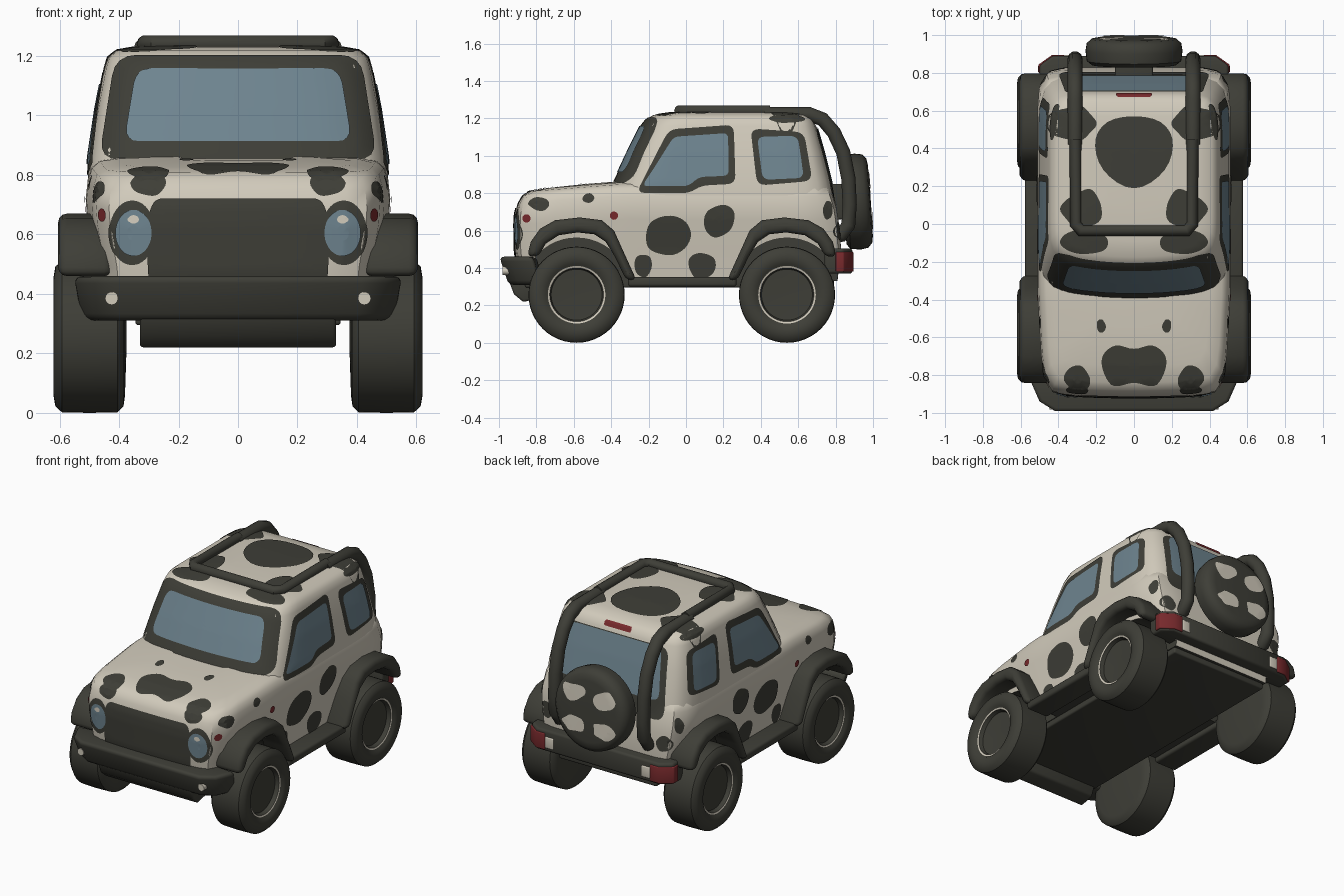
import bpy, bmesh, math, random
from mathutils import Vector, Matrix
from mathutils.bvhtree import BVHTree

if "Cube" in bpy.data.objects:
    bpy.data.objects.remove(bpy.data.objects["Cube"])


def material(name, rgb):
    m = bpy.data.materials.new(name)
    m.diffuse_color = (*rgb, 1)
    m.use_nodes = True
    m.node_tree.nodes["Principled BSDF"].inputs["Base Color"].default_value = m.diffuse_color
    return m


CREAM = material("cream_paint", (0.64, 0.595, 0.5))
DARK = material("dark_trim", (0.048, 0.048, 0.038))
GLASS = material("blue_glass", (0.155, 0.23, 0.275))
RED = material("red_lamp", (0.19, 0.023, 0.026))


def make(name, bm, *mats, fix=True):
    if fix:
        bmesh.ops.recalc_face_normals(bm, faces=bm.faces)
    me = bpy.data.meshes.new(name)
    bm.to_mesh(me)
    bm.free()
    ob = bpy.data.objects.new(name, me)
    for m in mats:
        me.materials.append(m)
    bpy.context.collection.objects.link(ob)
    return ob


def bridge(bm, rings):
    n = len(rings[0])
    for a, b in zip(rings, rings[1:]):
        for i in range(n):
            bm.faces.new((a[i], a[(i + 1) % n], b[(i + 1) % n], b[i]))


def loft(name, layers, n, bow, tilt=0, taper=0, count=72):
    """Stack of rounded rectangles: (z, half width, front y, back y)."""
    bm, rings = bmesh.new(), []
    for z, a, y0, y1 in layers:
        ring = []
        for i in range(count):
            t = math.tau * (i + 0.5) / count
            c, s = math.cos(t), math.sin(t)
            r = (abs(c) ** n + abs(s) ** n) ** (-1 / n)
            x, y = a * c * r, (y0 + y1) / 2 + (y1 - y0) / 2 * s * r
            if s < 0:
                y += bow * (c * r) ** 2 * abs(s * r)
            f = max(0, -0.35 - y)
            ring.append(bm.verts.new((x * (1 - taper * f), y, z - tilt * f * (z - 0.33) / 0.53)))
        rings.append(ring)
    bridge(bm, rings)
    bm.faces.new(rings[0])
    bm.faces.new(rings[-1])
    return make(name, bm, CREAM, DARK)


def prism(name, pts, lo, hi, axis, mat, bevel=0.02, s=1, shrink=1):
    """Extruded outline, along z (u=x, v=y) or x (u=y, v=z)."""
    bm, rings = bmesh.new(), []
    for w, k in ((lo, shrink), (hi, 1)):
        rings.append([bm.verts.new((u * k, v * k, w) if axis == "z" else (w * s, u, v)) for u, v in pts])
    bridge(bm, rings)
    bm.faces.new(rings[0])
    bm.faces.new(rings[1])
    bmesh.ops.recalc_face_normals(bm, faces=bm.faces)
    edges = [e for e in bm.edges if e.calc_face_angle(0) > 0.8]
    bmesh.ops.bevel(bm, geom=edges, offset=bevel, segments=3, profile=0.5, affect="EDGES")
    return make(name, bm, mat)


def box(name, x0, x1, y0, y1, z0, z1, mat, bevel=0.01):
    return prism(name, [(x0, y0), (x1, y0), (x1, y1), (x0, y1)], z0, z1, "z", mat, bevel)


def lathe(name, prof, mat, matrix=None, ring=None, count=48):
    """Turn (radius, x) profile around the x axis; faces within ring radii are cream."""
    bm = bmesh.new()
    rings = [[bm.verts.new((x, r * math.cos(math.tau * i / count), r * math.sin(math.tau * i / count)))
              for i in range(count)] for r, x in prof]
    bridge(bm, rings)
    bm.faces.new(rings[0])
    bm.faces.new(rings[-1])
    for f in bm.faces:
        c = f.calc_center_median()
        f.material_index = int(bool(ring) and ring[0] < math.hypot(c.y, c.z) < ring[1] and c.x > 0.45)
    if matrix:
        bm.transform(matrix)
    return make(name, bm, mat, CREAM)


def tube(name, pts, r):
    cu = bpy.data.curves.new(name, "CURVE")
    cu.dimensions, cu.bevel_depth, cu.bevel_resolution, cu.use_fill_caps = "3D", r, 3, True
    sp = cu.splines.new("POLY")
    sp.points.add(len(pts) - 1)
    for p, c in zip(sp.points, pts):
        p.co = (*c, 1)
    cu.materials.append(DARK)
    ob = bpy.data.objects.new(name, cu)
    bpy.context.collection.objects.link(ob)
    bpy.ops.object.select_all(action="DESELECT")
    ob.select_set(True)
    bpy.context.view_layer.objects.active = ob
    bpy.ops.object.convert(target="MESH")


def rounded(pts, r):
    out, P = [], [Vector(p) for p in pts]
    for i, p in enumerate(P):
        a, b = P[i - 1] - p, P[(i + 1) % len(P)] - p
        a, b = p + a * min(r / a.length, 0.49), p + b * min(r / b.length, 0.49)
        out += [a.lerp(p, t).lerp(p.lerp(b, t), t) for t in (0, 0.25, 0.5, 0.75, 1)]
    return out


def blob(cx, cy, rx, ry, seed=0, wob=0.17):
    rnd = random.Random(seed)
    return rounded([(cx + rx * k * math.cos(t), cy + ry * k * math.sin(t)) for t, k in
                    ((math.tau * i / 10, 1.05 + rnd.uniform(-wob, wob)) for i in range(10))], 1)


VIEWS = {"front": lambda u, v, s: ((u * s, -3, v), (0, 1, 0)), "back": lambda u, v, s: ((u * s, 3, v), (0, -1, 0)),
         "side": lambda u, v, s: ((3 * s, u, v), (-s, 0, 0)), "top": lambda u, v, s: ((u * s, v, 3), (0, 0, -1))}


def decal(name, pts, view, mat, off=0.004, s=1, tree=None):
    """Thin painted patch: an outline filled with rings and projected on the body."""
    tree, P = tree or BODY, []
    pts = [Vector(p) for p in pts]
    for a, b in zip(pts, pts[1:] + pts[:1]):
        k = max(1, math.ceil((b - a).length / 0.035))
        P += [a.lerp(b, i / k) for i in range(k)]
    c = sum(P, Vector((0, 0))) / len(P)
    m = max(2, math.ceil(max((p - c).length for p in P) / 0.035))
    bm, rings = bmesh.new(), []

    def put(p):
        o, d = VIEWS[view](p.x, p.y, s)
        hit, nor, *_ = tree.ray_cast(Vector(o), Vector(d))
        if hit is None:
            hit, nor, *_ = tree.find_nearest(Vector(o))
        return bm.verts.new(hit + nor * off)
    mid = put(c)
    rings = [[put(c.lerp(p, j / m)) for p in P] for j in range(1, m + 1)]
    bridge(bm, rings)
    for i in range(len(P)):
        bm.faces.new((mid, rings[0][i], rings[0][(i + 1) % len(P)]))
    bm.normal_update()
    d = Vector(VIEWS[view](0, 0, s)[1])
    if sum(f.normal.dot(d) * f.calc_area() for f in bm.faces) > 0:
        bmesh.ops.reverse_faces(bm, faces=bm.faces)
    make(name, bm, mat, fix=False)


# Body shell: lower body with hood, and cabin
lower = loft("lower_body", [(0.33, 0.465, -0.89, 0.81), (0.5, 0.48, -0.915, 0.83), (0.66, 0.508, -0.918, 0.815),
                            (0.72, 0.512, -0.915, 0.805), (0.785, 0.505, -0.9, 0.785), (0.825, 0.492, -0.878, 0.77),
                            (0.847, 0.465, -0.84, 0.75), (0.858, 0.4, -0.75, 0.7), (0.864, 0.2, -0.55, 0.5)],
             14, 0.02, 0.08, 0.11)
cabin = loft("cabin", [(0.78, 0.505, -0.415, 0.79), (0.86, 0.5, -0.385, 0.775), (1.02, 0.476, -0.31, 0.735),
                       (1.16, 0.449, -0.24, 0.695), (1.195, 0.437, -0.212, 0.677), (1.218, 0.41, -0.175, 0.645),
                       (1.23, 0.34, -0.09, 0.57), (1.238, 0.15, 0.08, 0.4)], 8, 0.05)


def tree_of(*obs):
    V, F = [], []
    for ob in obs:
        F += [[i + len(V) for i in p.vertices] for p in ob.data.polygons]
        V += [v.co.copy() for v in ob.data.vertices]
    return BVHTree.FromPolygons(V, F)


BODY, CABIN = tree_of(lower, cabin), tree_of(cabin)

# Wheel wells cut from the lower body, dark inside and underneath
WHEELS = (-0.585, 0.54)
for y in WHEELS:
    for s in (1, -1):
        cut = lathe("well_cutter", [(0.29, 0.35), (0.29, 0.75)], DARK,
                    Matrix.Translation((0, y, 0.27)) @ Matrix.Scale(s, 4, (1, 0, 0)))
        cut.hide_render = True
        mod = lower.modifiers.new("well", "BOOLEAN")
        mod.operation, mod.object, mod.solver = "DIFFERENCE", cut, "EXACT"
        bpy.context.view_layer.objects.active = lower
        bpy.ops.object.modifier_apply(modifier="well")
        bpy.data.objects.remove(cut)
for p in lower.data.polygons:
    c = p.center
    well = any(math.hypot(c.y - y, c.z - 0.27) < 0.3 for y in WHEELS)
    p.material_index = int(p.normal.z < -0.9 or (well and (abs(p.normal.x) < 0.7 or abs(c.x) < 0.37)))

# Wheels, fender flares and sills
TYRE = [(0.05, 0.375), (0.2, 0.38), (0.235, 0.385), (0.255, 0.405), (0.257, 0.5), (0.255, 0.592), (0.235, 0.614),
        (0.2, 0.62), (0.165, 0.614), (0.154, 0.602), (0.144, 0.6), (0.136, 0.575), (0.03, 0.57)]
ARCH = [(-0.85, 0.46), (-0.83, 0.54), (-0.78, 0.61), (-0.7, 0.655), (-0.57, 0.67), (-0.45, 0.655), (-0.385, 0.6),
        (-0.34, 0.5), (-0.265, 0.335)]
INNER = [(-0.32, 0.335), (-0.38, 0.46), (-0.43, 0.54), (-0.49, 0.58), (-0.58, 0.59), (-0.68, 0.575), (-0.75, 0.53),
         (-0.79, 0.46)]
for s, side in ((1, "right"), (-1, "left")):
    for y, end in zip(WHEELS, ("front", "rear")):
        lathe(f"{end}_{side}_wheel", TYRE, DARK, Matrix.Translation((0, y, 0.257)) @ Matrix.Scale(s, 4, (1, 0, 0)),
              (0.1405, 0.156))
        arch = [(u if end == "front" else -0.045 - u, v) for u, v in ARCH + INNER]
        prism(f"{end}_{side}_fender", arch, 0.42, 0.605, "x", DARK, 0.03, s)
    box(f"{side}_sill", *sorted((0.42 * s, 0.578 * s)), -0.31, 0.27, 0.3, 0.352, DARK, 0.015)
box("chassis", -0.345, 0.345, -0.86, 0.79, 0.295, 0.36, DARK)

# Bumpers with lamps
plan = [(-0.56, -0.82), (-0.505, -0.945), (-0.42, -0.998), (0.42, -0.998), (0.505, -0.945), (0.56, -0.82),
        (0.4, -0.8), (-0.4, -0.8)]
prism("front_bumper", plan, 0.31, 0.46, "z", DARK, 0.025, shrink=0.95)
prism("skid_plate", [(-0.95, 0.34), (-0.92, 0.26), (-0.87, 0.218), (-0.78, 0.24), (-0.74, 0.34)], -0.33, 0.33,
      "x", DARK, 0.012)
plan = [(-0.5, 0.74), (-0.5, 0.84), (-0.43, 0.89), (0.43, 0.89), (0.5, 0.84), (0.5, 0.74)]
prism("rear_bumper", plan, 0.37, 0.505, "z", DARK, 0.015)
for s in (1, -1):
    lathe("fog_lamp", [(0.022, -0.03), (0.022, 0.03)], CREAM,
          Matrix.Translation((0.425 * s, -0.951, 0.385)) @ Matrix.Rotation(math.pi / 2, 4, "Z"), count=16)
    lamp = [(0.37 * s, 0.8), (0.37 * s, 0.896), (0.432 * s, 0.896), (0.507 * s, 0.843), (0.507 * s, 0.8)]
    prism("tail_lamp", lamp, 0.38, 0.485, "z", RED, 0.006)
    box("reverse_lamp", *sorted((0.31 * s, 0.37 * s)), 0.8, 0.896, 0.395, 0.465, CREAM, 0.006)

# Roof rack, roll bars and spare wheel
tube("roof_rack", [(0.31, 0.45, 1.24), (0.31, 0.0, 1.24), (0.28, -0.035, 1.24), (-0.28, -0.035, 1.24),
                   (-0.31, 0.0, 1.24), (-0.31, 0.45, 1.24)], 0.031)
bar = [(0.42, 1.222), (0.66, 1.222), (0.73, 1.195), (0.79, 1.125), (0.84, 1.02), (0.868, 0.88), (0.875, 0.74),
       (0.868, 0.63), (0.83, 0.575), (0.78, 0.57)]
for s in (1, -1):
    tube("roll_bar", [(0.312 * s, y, z) for y, z in bar], 0.04)
spare = lathe("spare_wheel", [(0.1, -0.08), (0.225, -0.075), (0.25, -0.055), (0.257, 0), (0.25, 0.04), (0.225, 0.062),
                              (0.19, 0.068), (0.05, 0.07)], DARK, Matrix.Translation((0, 0.918, 0.755))
              @ Matrix.Rotation(0.07, 4, "X") @ Matrix.Rotation(math.pi / 2, 4, "Z"))
SPARE = tree_of(spare)
box("spare_mount", -0.1, 0.1, 0.75, 0.88, 0.66, 0.85, DARK)
for i, (x, z) in enumerate(((0.105, 0.86), (-0.105, 0.85), (0.105, 0.665), (-0.11, 0.66))):
    decal("spare_spot", blob(x, z, 0.075, 0.056, i + 40, 0.3), "back", CREAM, tree=SPARE)

# Windshield, rear window, grille
decal("windshield_frame", rounded([(-0.41, 1.2), (0.41, 1.2), (0.465, 0.85), (-0.465, 0.85)], 0.07), "front", DARK, tree=CABIN)
decal("windshield", rounded([(-0.34, 1.155), (0.34, 1.155), (0.38, 0.91), (-0.38, 0.91)], 0.05), "front", GLASS, 0.008)
decal("rear_window_frame", rounded([(-0.36, 1.15), (0.36, 1.15), (0.4, 0.73), (-0.4, 0.73)], 0.06), "back", DARK)
decal("rear_window", rounded([(-0.32, 1.145), (0.32, 1.145), (0.355, 0.84), (-0.355, 0.84)], 0.05), "back", GLASS, 0.008)
decal("brake_lamp", rounded([(-0.095, 1.2), (0.095, 1.2), (0.095, 1.172), (-0.095, 1.172)], 0.012), "back", RED, 0.006)
decal("grille", rounded([(-0.28, 0.72), (0.28, 0.72), (0.31, 0.64), (0.3, 0.44), (-0.3, 0.44), (-0.31, 0.64)], 0.03),
      "front", DARK, 0.006)

SIDE = [(-0.1, 0.575, 0.115, 0.11), (0.18, 0.65, 0.085, 0.085), (-0.23, 0.415, 0.042, 0.065), (0.085, 0.41, 0.08, 0.07),
        (-0.52, 0.775, 0.033, 0.025), (-0.785, 0.74, 0.052, 0.033), (0.755, 0.71, 0.025, 0.05), (0.54, 1.195, 0.1, 0.022)]
TOP = [(0.3, -0.82, 0.065, 0.065), (0.175, -0.54, 0.024, 0.035), (0.27, 0.08, 0.11, 0.1),
       (0.255, -0.1, 0.12, 0.065), (0.325, 0.53, 0.125, 0.09)]
for s in (1, -1):
    # Side windows and side lamps
    decal("door_window_frame", rounded([(-0.265, 0.8), (-0.09, 1.14), (0.255, 1.165), (0.265, 0.85), (0.08, 0.84),
                                        (0.02, 0.8)], 0.045), "side", DARK, 0.004, s)
    decal("door_window", rounded([(-0.232, 0.836), (-0.065, 1.1), (0.225, 1.12), (0.228, 0.892), (0.07, 0.885),
                                  (0.015, 0.838)], 0.03), "side", GLASS, 0.008, s)
    decal("rear_side_frame", rounded([(0.345, 1.145), (0.63, 1.125), (0.675, 0.865), (0.38, 0.84)], 0.05), "side", DARK, 0.004, s)
    decal("rear_side_window", rounded([(0.38, 1.1), (0.595, 1.105), (0.63, 0.88), (0.41, 0.87)], 0.04), "side", GLASS, 0.008, s)
    for y, z in ((-0.85, 0.665), (-0.385, 0.68)):
        decal("side_lamp", blob(y, z, 0.022, 0.022, 0, 0), "side", RED, 0.006, s)
    # Headlights
    decal("headlight_ring", blob(0.355, 0.605, 0.077, 0.108, 0, 0), "front", DARK, 0.004, s)
    decal("headlight", blob(0.35, 0.605, 0.06, 0.077, 0, 0), "front", GLASS, 0.009, s)
    decal("headlight_glint", blob(0.35, 0.65, 0.018, 0.014, 0, 0), "front", CREAM, 0.012, s)
    # Painted cow spots
    for i, q in enumerate(SIDE):
        decal("side_spot", blob(*q, i), "side", DARK, 0.004, s)
    for i, q in enumerate(TOP):
        decal("top_spot", blob(*q, i + 20), "top", DARK, 0.004, s)
    decal("nose_spot", blob(0.3, 0.765, 0.065, 0.035, 3), "front", DARK, 0.004, s)
    decal("back_spot", blob(0.41, 0.6, 0.045, 0.05, 6), "back", DARK, 0.004, s)
decal("hood_spot", rounded([(0, -0.67), (0.1, -0.63), (0.18, -0.7), (0.16, -0.8), (0.11, -0.87), (0, -0.83), (-0.11, -0.87),
                            (-0.16, -0.8), (-0.18, -0.7), (-0.1, -0.63)], 0.2), "top", DARK)
decal("roof_spot", rounded([(-0.12, 0.57), (0.12, 0.57), (0.22, 0.46), (0.18, 0.28), (0, 0.16), (-0.18, 0.28),
                            (-0.22, 0.46)], 0.12), "top", DARK)

# Smooth shading with sharp edges kept
bpy.ops.object.select_all(action="DESELECT")
for ob in bpy.context.collection.objects:
    ob.select_set(True)
    bpy.context.view_layer.objects.active = ob
bpy.ops.object.shade_smooth_by_angle(angle=math.radians(40))
